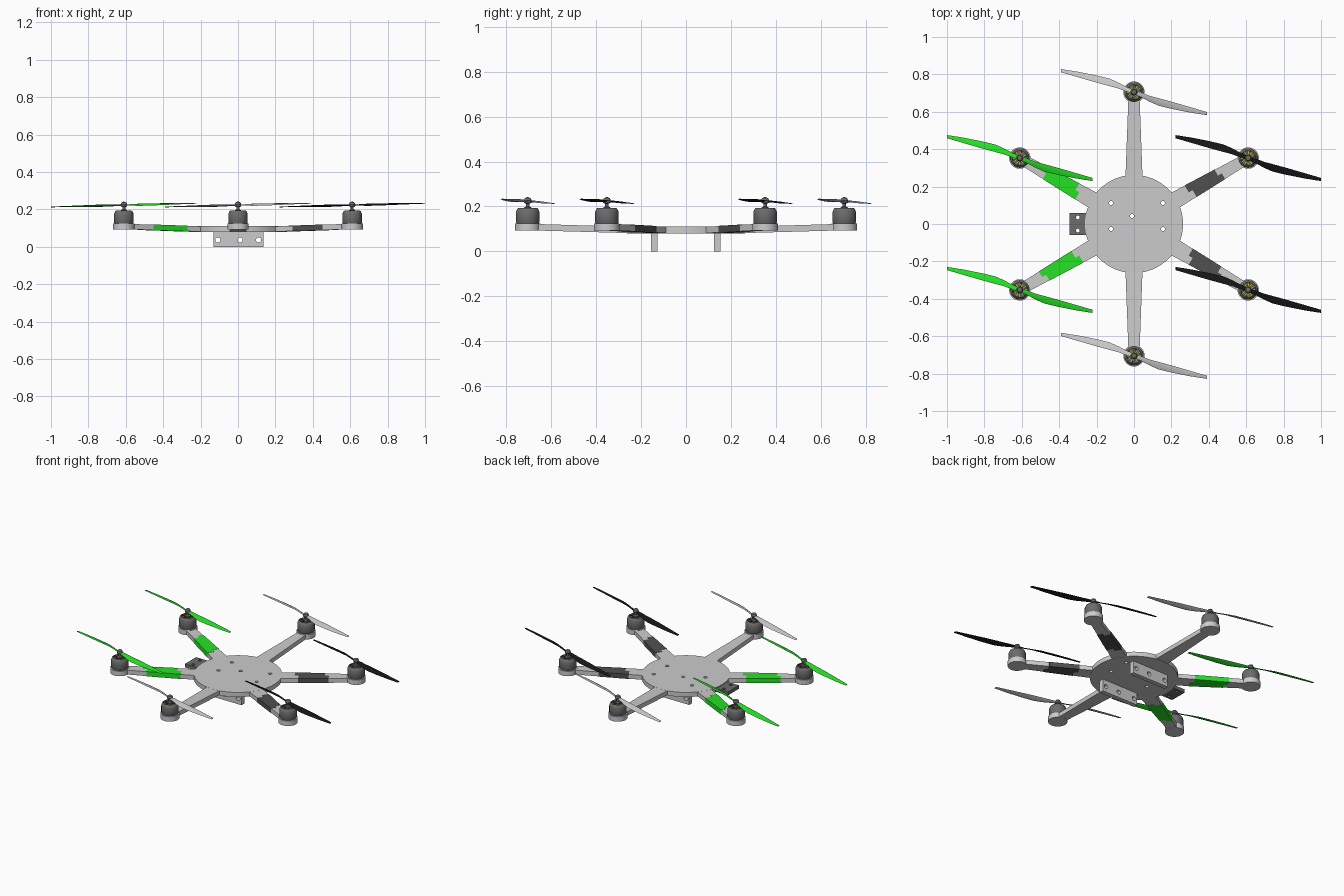
import bpy, bmesh
from math import sin, cos, pi, radians
from mathutils import Vector, Matrix

if "Cube" in bpy.data.objects:
    bpy.data.objects.remove(bpy.data.objects["Cube"])


def material(name, r, g, b):
    m = bpy.data.materials.new(name)
    m.diffuse_color = (r, g, b, 1)
    m.use_nodes = True
    m.node_tree.nodes["Principled BSDF"].inputs["Base Color"].default_value = m.diffuse_color
    return m


GREEN = material("green", 0.02, 0.75, 0.02)
BLACK = material("black", 0.008, 0.008, 0.008)
CHARCOAL = material("charcoal", 0.08, 0.08, 0.08)
STEEL = material("steel", 0.15, 0.15, 0.15)
YELLOW = material("winding_yellow", 0.6, 0.5, 0.03)


def finish(name, bm, mat=None, smooth=False):
    bmesh.ops.remove_doubles(bm, verts=bm.verts, dist=1e-5)
    bmesh.ops.recalc_face_normals(bm, faces=bm.faces)
    me = bpy.data.meshes.new(name)
    bm.to_mesh(me)
    bm.free()
    if mat:
        me.materials.append(mat)
    ob = bpy.data.objects.new(name, me)
    bpy.context.collection.objects.link(ob)
    if smooth:
        bpy.ops.object.select_all(action='DESELECT')
        ob.select_set(True)
        bpy.context.view_layer.objects.active = ob
        bpy.ops.object.shade_smooth_by_angle(angle=radians(35))
    return ob


def loft(name, sections, mat=None, smooth=False):
    bm = bmesh.new()
    rings = [[bm.verts.new(p) for p in s] for s in sections]
    n = len(rings[0])
    for a, b in zip(rings, rings[1:]):
        for i in range(n):
            j = (i + 1) % n
            bm.faces.new((a[i], a[j], b[j], b[i]))
    bm.faces.new(rings[0])
    bm.faces.new(rings[-1])
    return finish(name, bm, mat, smooth)


def lathe(name, profile, loc=(0, 0), mat=None, steps=40):
    bm = bmesh.new()
    vs = [bm.verts.new((r, 0, z)) for r, z in profile]
    es = [bm.edges.new(p) for p in zip(vs, vs[1:])]
    bmesh.ops.spin(bm, geom=vs + es, cent=(0, 0, 0), axis=(0, 0, 1),
                   angle=2 * pi, steps=steps)
    bmesh.ops.translate(bm, verts=bm.verts, vec=(loc[0], loc[1], 0))
    return finish(name, bm, mat, True)


def boxes(name, items, mat=None):
    """items: (centre, size, turn about z around own centre)"""
    bm = bmesh.new()
    for c, s, a in items:
        bmesh.ops.create_cube(bm, size=1, matrix=Matrix.Translation(c)
                              @ Matrix.Rotation(a, 4, 'Z') @ Matrix.Diagonal((*s, 1)))
    return finish(name, bm, mat)


def drill(name, obs, spots, radius, depth, axis='Z'):
    bm = bmesh.new()
    turn = Matrix.Rotation(pi / 2, 4, 'X') if axis == 'Y' else Matrix()
    for p in spots:
        bmesh.ops.create_cone(bm, cap_ends=True, segments=16, radius1=radius, radius2=radius,
                              depth=depth, matrix=Matrix.Translation(p) @ turn)
    cutter = finish(name, bm)
    cutter.hide_render = True
    cutter.hide_viewport = True
    cutter.display_type = 'WIRE'
    for ob in obs:
        mod = ob.modifiers.new("holes", 'BOOLEAN')
        mod.operation = 'DIFFERENCE'
        mod.solver = 'EXACT'
        mod.object = cutter


# Central plate with screw holes
plate = lathe("body_plate", [(0, 0.08), (0.262, 0.08), (0.262, 0.11), (0, 0.11)], steps=64)
drill("body_hole_cutter", [plate],
      [(-0.123, 0.112, 0.1), (0.155, 0.112, 0.1), (-0.123, -0.027, 0.1),
       (0.155, -0.027, 0.1), (-0.01, 0.043, 0.1)], 0.011, 0.2)

# Two hanging landing plates with three holes each
skids = [boxes("landing_plate", [((0.002, y, 0.042), (0.266, 0.029, 0.084), 0)])
         for y in (-0.142, 0.14)]
drill("landing_hole_cutter", skids,
      [(x, 0, 0.037) for x in (-0.108, 0.011, 0.11)], 0.014, 0.6, 'Y')

# Side mounting tab
tab = boxes("side_tab", [((-0.28, 0, 0.094), (0.13, 0.116, 0.022), 0)], STEEL)
drill("tab_hole_cutter", [tab], [(-0.3, y, 0.094) for y in (-0.035, 0.035)], 0.01, 0.1)


# Arms: tapered beams rising slightly outwards
def arm_section(angle, r, lo=-1, hi=1, grow=0.0):
    t = (r - 0.24) / 0.46
    half = 0.046 - 0.017 * t + grow
    zb, zt = 0.081 + 0.013 * t - grow, 0.109 + 0.014 * t + grow
    out = Vector((cos(angle), sin(angle), 0))
    side = Vector((-sin(angle), cos(angle), 0))
    return [out * r + side * half * s + Vector((0, 0, z))
            for s, z in ((lo, zb), (hi, zb), (hi, zt), (lo, zt))]


# Propeller: x, upper edge y, lower edge y, half pitch height
BLADE = [(0.0, 0.012, -0.012, 0.0), (0.04, -0.003, -0.028, 0.004), (0.085, -0.02, -0.052, 0.006),
         (0.13, -0.032, -0.072, 0.006), (0.2, -0.051, -0.089, 0.005),
         (0.3, -0.08, -0.109, 0.003), (0.389, -0.106, -0.123, 0.001)]


def blade_sections(cx, cy, sign):
    rows = []
    for x, yu, yl, p in BLADE:
        h = 0.0035 if x < 0.3 else 0.002
        ym = (yu + yl) / 2
        pts = [(yu, p), (ym, h), (yl, -p), (ym, -h)]
        rows.append([(cx + sign * x, cy + sign * y, 0.223 + 0.025 * sign * x + z)
                     for y, z in pts])
    return rows


for deg in range(30, 390, 60):
    a = radians(deg)
    cx, cy = 0.705 * cos(a), 0.705 * sin(a)
    left, right = cx < -0.1, cx > 0.1
    prop_mat = GREEN if left else BLACK if right else None
    loft("arm", [arm_section(a, r) for r in (0.2, 0.24, 0.7)])

    # Stepped colour bands on the four diagonal arms
    if left or right:
        end = 0.555 if left else 0.53
        for lo, hi, d in ((-1, 0, 0.012), (0, 1, -0.012)):
            loft("arm_band", [arm_section(a, r + d, lo, hi, 0.0012) for r in (0.35, end)],
                 GREEN if left else CHARCOAL)

    # Motor mount, bell, windings, spokes and shaft
    lathe("motor_mount", [(0, 0.092), (0.057, 0.092), (0.057, 0.124), (0, 0.124)], (cx, cy))
    lathe("motor_bell", [(0, 0.12), (0.047, 0.12), (0.052, 0.13), (0.052, 0.176), (0.046, 0.19),
                         (0.04, 0.194), (0.04, 0.168), (0, 0.168)], (cx, cy), STEEL)
    ring = [(cos(k * pi / 6), sin(k * pi / 6), k * pi / 6) for k in range(12)]
    boxes("motor_windings", [((cx + 0.027 * c, cy + 0.027 * s, 0.176), (0.026, 0.008, 0.018), t)
                             for c, s, t in ring], YELLOW)
    boxes("motor_spokes", [((cx, cy, 0.19), (0.084, 0.007, 0.006), (k + 0.25) * pi / 3)
                           for k in range(3)], CHARCOAL)
    lathe("motor_shaft", [(0, 0.165), (0.016, 0.165), (0.016, 0.196), (0.008, 0.2), (0.008, 0.212),
                          (0.016, 0.216), (0.018, 0.226), (0.013, 0.237), (0, 0.243)],
          (cx, cy), STEEL, 20)

    # Two-bladed propeller
    for sign in (1, -1):
        loft("propeller_blade", blade_sections(cx, cy, sign), prop_mat, True)
